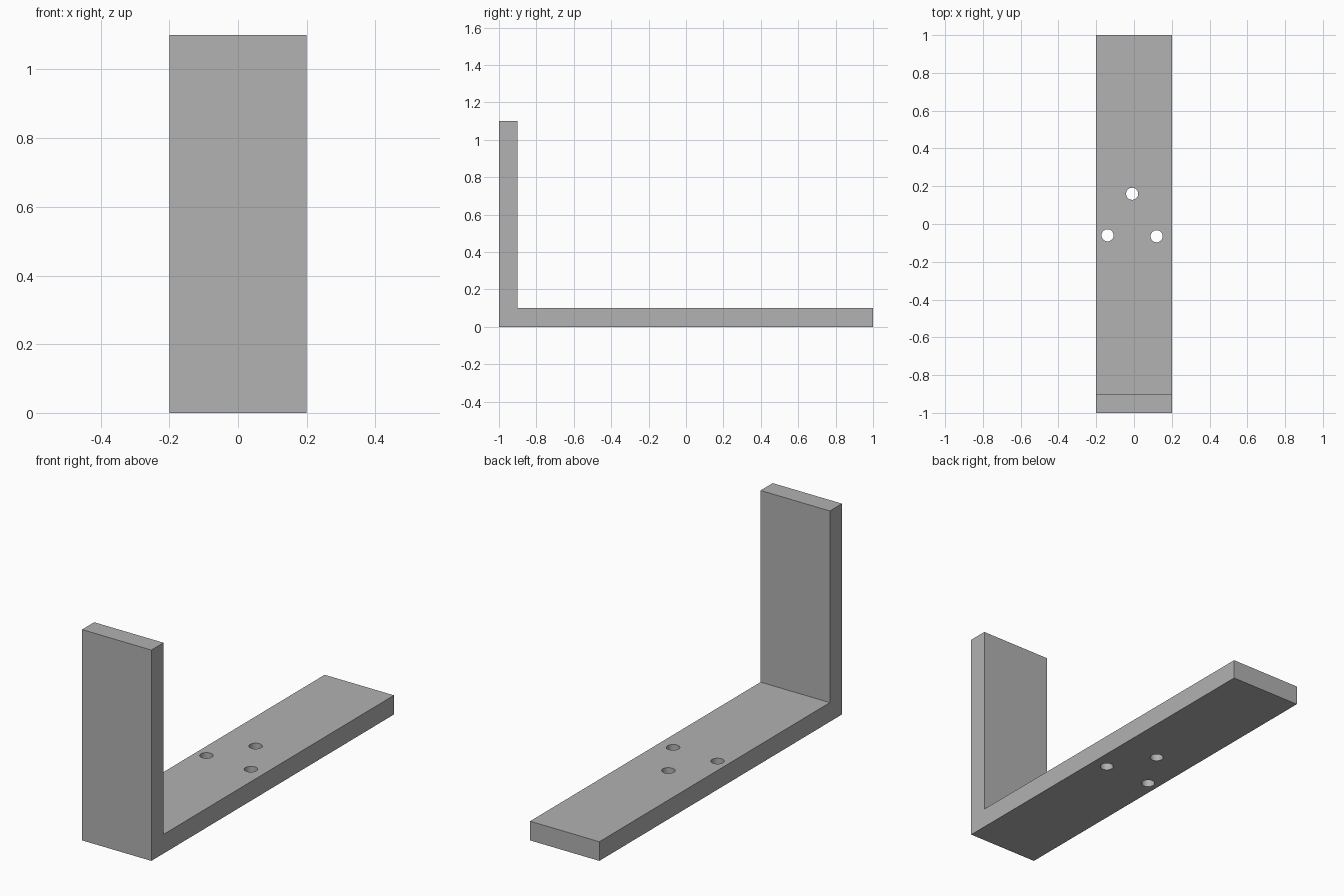
import bpy
import bmesh

# Remove the default cube
cube = bpy.data.objects.get("Cube")
if cube:
    bpy.data.objects.remove(cube, do_unlink=True)

WIDTH, LENGTH, HEIGHT, THICK = 0.4, 2.0, 1.1, 0.1
HOLE_RADIUS = 0.032
HOLES = [(-0.01, 0.16), (-0.14, -0.06), (0.12, -0.065)]

# Single grey material
grey = bpy.data.materials.new("plain grey")
grey.use_nodes = True
colour = (0.445, 0.445, 0.445, 1.0)
grey.diffuse_color = colour
grey.node_tree.nodes["Principled BSDF"].inputs["Base Color"].default_value = colour


def add_object(name, bm):
    bmesh.ops.recalc_face_normals(bm, faces=bm.faces)
    mesh = bpy.data.meshes.new(name)
    bm.to_mesh(mesh)
    bm.free()
    mesh.materials.append(grey)
    obj = bpy.data.objects.new(name, mesh)
    bpy.context.collection.objects.link(obj)
    return obj


# L-shaped bracket: side profile extruded across the width
front, back = -LENGTH / 2, LENGTH / 2
profile = [(front, 0), (back, 0), (back, THICK), (front + THICK, THICK),
           (front + THICK, HEIGHT), (front, HEIGHT)]
bm = bmesh.new()
side = bm.faces.new([bm.verts.new((-WIDTH / 2, y, z)) for y, z in profile])
extruded = bmesh.ops.extrude_face_region(bm, geom=[side], use_keep_orig=True)
moved = [g for g in extruded["geom"] if isinstance(g, bmesh.types.BMVert)]
bmesh.ops.translate(bm, verts=moved, vec=(WIDTH, 0, 0))
bracket = add_object("angle_bracket", bm)

# Three screw holes drilled through the base
for i, (x, y) in enumerate(HOLES, 1):
    bm = bmesh.new()
    bmesh.ops.create_cone(bm, cap_ends=True, segments=32, radius1=HOLE_RADIUS,
                          radius2=HOLE_RADIUS, depth=THICK * 3)
    bmesh.ops.translate(bm, verts=bm.verts, vec=(x, y, THICK / 2))
    cutter = add_object(f"hole_cutter_{i}", bm)
    cutter.hide_render = True
    cutter.hide_set(True)
    cutter.display_type = 'WIRE'
    cut = bracket.modifiers.new(f"screw_hole_{i}", 'BOOLEAN')
    cut.operation = 'DIFFERENCE'
    cut.solver = 'EXACT'
    cut.object = cutter

# Apply the cuts, drop the cutters and smooth the hole walls
bpy.ops.object.select_all(action='DESELECT')
bpy.context.view_layer.objects.active = bracket
bracket.select_set(True)
for name in [m.name for m in bracket.modifiers]:
    cutter = bracket.modifiers[name].object
    bpy.ops.object.modifier_apply(modifier=name)
    bpy.data.objects.remove(cutter, do_unlink=True)
bpy.ops.object.shade_smooth_by_angle(angle=0.5)
